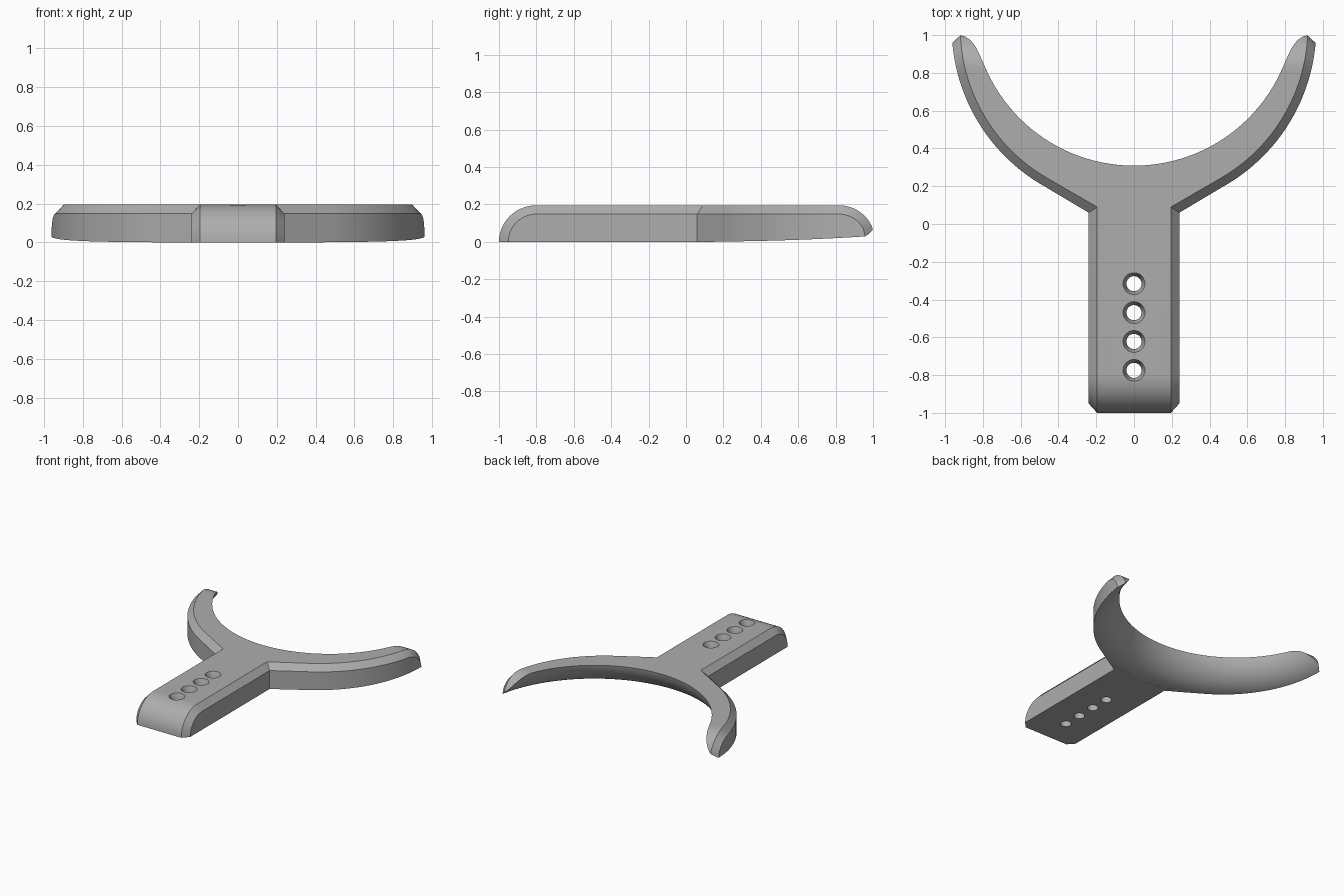
import bpy, bmesh
from math import sin, cos, acos, radians, sqrt, pi

cube = bpy.data.objects.get("Cube")
if cube:
    bpy.data.objects.remove(cube)

TOP, LOW = 0.195, 0.148          # height of the top face and of the chamfer's lower edge
STEM, CHAMFER = 0.24, 0.045      # stem half width and chamfer width


def make_object(name, bm):
    bmesh.ops.remove_doubles(bm, verts=bm.verts, dist=1e-5)
    bmesh.ops.recalc_face_normals(bm, faces=bm.faces)
    mesh = bpy.data.meshes.new(name)
    bm.to_mesh(mesh)
    bm.free()
    obj = bpy.data.objects.new(name, mesh)
    bpy.context.collection.objects.link(obj)
    return obj


def revolve(bm, profile, x, y, steps):
    """Turn a closed (radius, z) profile around a vertical axis."""
    verts = [bm.verts.new((x + r, y, z)) for r, z in profile]
    edges = [bm.edges.new(pair) for pair in zip(verts, verts[1:])]
    bmesh.ops.spin(bm, geom=verts + edges, cent=(x, y, 0), axis=(0, 0, 1),
                   angle=2 * pi, steps=steps, use_duplicate=False)


def fall(y, start, radius):
    """Height of a quarter-round end beginning at y = start."""
    d = max(0, y - start)
    return sqrt(max(0, radius ** 2 - d ** 2))


# Ribs along y: outer point and chamfer-top point, each (x, y, z)
ribs = []
for i in range(15):                      # rounded front end of the stem
    a = pi / 2 * i / 14
    ribs.append(((STEM, -0.8 - 0.15 * cos(a), LOW * sin(a)),
                 (STEM - CHAMFER, -0.8 - 0.2 * cos(a), TOP * sin(a))))
ribs.append(((STEM, 0.06, LOW), (STEM - CHAMFER, 0.09, TOP)))   # neck

ARC_Y, ARC_R, BACK = 1.04, 0.965, 0.818
INNER_R = ARC_R - CHAMFER
end_a = acos((ARC_Y - BACK - LOW) / ARC_R)
end_b = acos((ARC_Y - BACK - TOP) / INNER_R)
start = radians(30)
for i in range(49):                      # curved arms with rounded tips
    t = i / 48
    a, b = start + (end_a - start) * t, start + (end_b - start) * t
    ya, yb = ARC_Y - ARC_R * cos(a), ARC_Y - INNER_R * cos(b)
    ribs.append(((ARC_R * sin(a), ya, fall(ya, BACK, LOW)),
                 (INNER_R * sin(b), yb, fall(yb, BACK, TOP))))

# Body: each rib is a chamfered cross-section, mirrored in x
bm = bmesh.new()
loops = []
for (xa, ya, za), (xb, yb, zb) in ribs:
    half = [(xa, ya, 0), (xa, ya, za), (xb, yb, zb)]
    ring = half + [(-x, y, z) for x, y, z in reversed(half)]
    loops.append([bm.verts.new(p) for p in ring])
for p, q in zip(loops, loops[1:]):
    for k in range(6):
        n = (k + 1) % 6
        bm.faces.new((p[k], p[n], q[n], q[k]))
for ring in (loops[0], loops[-1]):
    bm.faces.new(ring)
body = make_object("forked_bracket", bm)

# Cutter for the cradle, with a convex rounded underside
bm = bmesh.new()
arc = [(1.10 - 0.25 * sin(radians(a)), 0.25 - 0.25 * cos(radians(a)))
       for a in range(3, 91, 3)]
revolve(bm, [(0, -0.1), (arc[0][0], -0.1)] + arc + [(0.85, 0.35), (0, 0.35)],
        0, 1.165, 128)
cradle = make_object("cradle_cutter", bm)

# Cutter for the row of countersunk holes
bm = bmesh.new()
for i in range(4):
    revolve(bm, [(0, -0.1), (0.04, -0.1), (0.04, 0.15), (0.058, TOP),
                 (0.058, 0.3), (0, 0.3)], 0, -0.775 + 0.153 * i, 32)
holes = make_object("hole_cutter", bm)

bpy.context.view_layer.objects.active = body
for cutter in (cradle, holes):
    cutter.hide_render = True
    mod = body.modifiers.new(cutter.name, "BOOLEAN")
    mod.operation, mod.solver, mod.object = "DIFFERENCE", "EXACT", cutter
    bpy.ops.object.modifier_apply(modifier=mod.name)
    bpy.data.objects.remove(cutter)

# Grey finish, smooth on the rounds and sharp at the chamfers
grey = bpy.data.materials.new("grey")
grey.use_nodes = True
colour = (0.42, 0.42, 0.42, 1)
grey.diffuse_color = colour
grey.node_tree.nodes["Principled BSDF"].inputs["Base Color"].default_value = colour
body.data.materials.clear()
body.data.materials.append(grey)
for poly in body.data.polygons:
    poly.material_index = 0
bpy.ops.object.select_all(action="DESELECT")
body.select_set(True)
bpy.ops.object.shade_smooth_by_angle(angle=radians(25))
